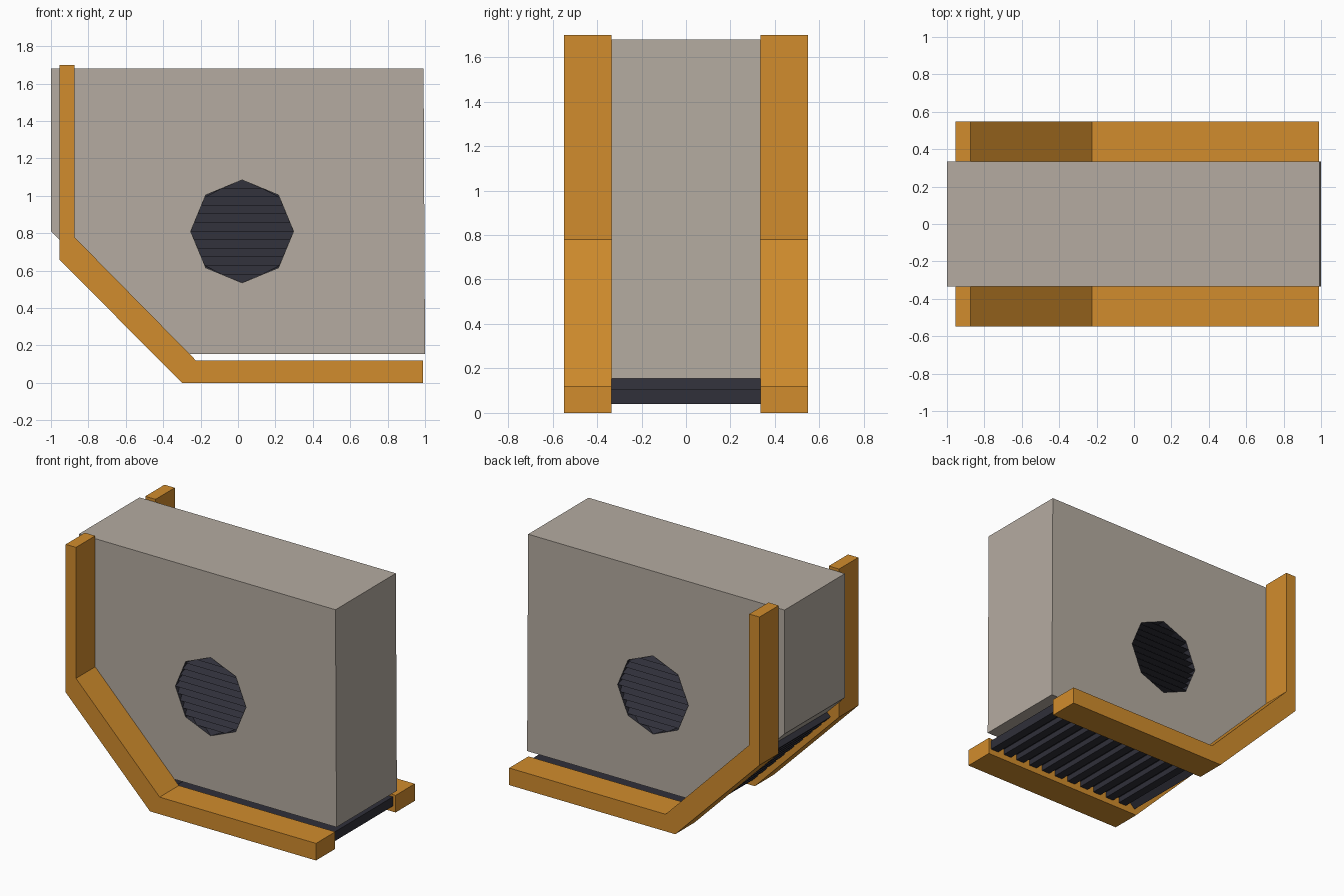
import bpy, bmesh, math
from mathutils import Vector

if "Cube" in bpy.data.objects:
    bpy.data.objects.remove(bpy.data.objects["Cube"])


def material(name, rgb):
    m = bpy.data.materials.new(name)
    m.diffuse_color = (*rgb, 1)
    m.use_nodes = True
    m.node_tree.nodes["Principled BSDF"].inputs["Base Color"].default_value = m.diffuse_color
    return m


GREY = material("warm grey", (0.46, 0.41, 0.355))
ORANGE = material("orange", (0.64, 0.265, 0.026))
DARK = material("charcoal", (0.029, 0.029, 0.041))


def finish(name, bm, mat):
    bmesh.ops.recalc_face_normals(bm, faces=bm.faces)
    me = bpy.data.meshes.new(name)
    bm.to_mesh(me)
    bm.free()
    me.materials.append(mat)
    ob = bpy.data.objects.new(name, me)
    bpy.context.collection.objects.link(ob)
    return ob


def prism(name, pts, y0, y1, mat):
    """Extrude an x-z outline from y0 to y1."""
    bm = bmesh.new()
    f = bm.faces.new([bm.verts.new((x, y0, z)) for x, z in pts])
    r = bmesh.ops.extrude_face_region(bm, geom=[f])
    bmesh.ops.translate(bm, vec=(0, y1 - y0, 0),
                        verts=[v for v in r["geom"] if isinstance(v, bmesh.types.BMVert)])
    return finish(name, bm, mat)


HALF = 0.335            # half thickness of the body
CX, CZ, R = 0.022, 0.81, 0.275   # vent centre and radius
DEPTH = 0.06

# Main housing with a cut corner
body = prism("housing", [(-1, 1.68), (0.992, 1.68), (1, 0.155), (-0.345, 0.155), (-1, 0.81)],
             -HALF, HALF, GREY)

# Octagonal vent recesses on both faces, lined in charcoal
octagon = [(CX + R * math.cos(i * math.pi / 4), CZ + R * math.sin(i * math.pi / 4))
           for i in range(8)]
for side, s in (("front", -1), ("back", 1)):
    cutter = prism(side + "_vent_cutter", octagon, s * (HALF - DEPTH - 0.005), s * (HALF + 0.1), DARK)
    cutter.hide_render = True
    cutter.hide_viewport = True
    mod = body.modifiers.new(side + "_vent", "BOOLEAN")
    mod.operation = "DIFFERENCE"
    mod.solver = "EXACT"
    mod.material_mode = "TRANSFER"
    mod.object = cutter


def vent_half_width(z):
    """Half width of the octagon at height z from its centre."""
    z, c = abs(z), R * math.sqrt(0.5)
    if z <= c:
        return R + (c - R) * z / c
    return max(0.0, c * (R - z) / (R - c))


# Louvres: sloping faces with level undersides
N = 12
for side, s in (("front", -1), ("back", 1)):
    bm = bmesh.new()
    for i in range(N):
        a, b = -R + 2 * R * i / N, -R + 2 * R * (i + 1) / N
        wa, wb = max(vent_half_width(a), 0.004), max(vent_half_width(b), 0.004)
        out, inn = s * (HALF - 0.002), s * (HALF - DEPTH)
        rows = [[bm.verts.new((CX + k * w, y, CZ + z)) for k in (-1, 1)]
                for w, y, z in ((wa, inn, a), (wa, out, a), (wb, inn, b))]
        l, r = zip(*rows)
        bm.faces.new(l)
        bm.faces.new(r)
        for j in range(3):
            k = (j + 1) % 3
            bm.faces.new((l[j], r[j], r[k], l[k]))
    finish(side + "_louvres", bm, DARK)

# Bent side rails
rail = [(-0.955, 1.70), (-0.955, 0.66), (-0.30, 0), (0.99, 0), (0.99, 0.12),
        (-0.225, 0.12), (-0.875, 0.78), (-0.875, 1.70)]
for side, s in (("front", -1), ("back", 1)):
    prism(side + "_rail", rail, s * HALF, s * 0.548, ORANGE)


def ribbed(name, start, end, inward, count):
    """Ribbed plate between the rails, ribs pointing away from the housing."""
    start, end, inward = Vector(start), Vector(end), Vector(inward).normalized()
    step = (end - start) / count
    pts = [start + inward * 0.065, end + inward * 0.065]
    for i in reversed(range(count)):
        p = start + step * i
        q = p + step * 0.55
        lift = inward * 0.04
        pts += [p + step + lift, q + lift, q, p]
    if (pts[2] - pts[1]).length < 1e-6:
        pts.pop(2)
    prism(name, [tuple(p) for p in pts], -HALF, HALF, DARK)


# Ribbed grilles under the housing and along the cut corner
ribbed("bottom_grille", (0.97, 0.04), (-0.26, 0.04), (0, 1), 11)
ribbed("sloped_grille", (-0.285, 0.04), (-0.92, 0.675), (1, 1), 9)
